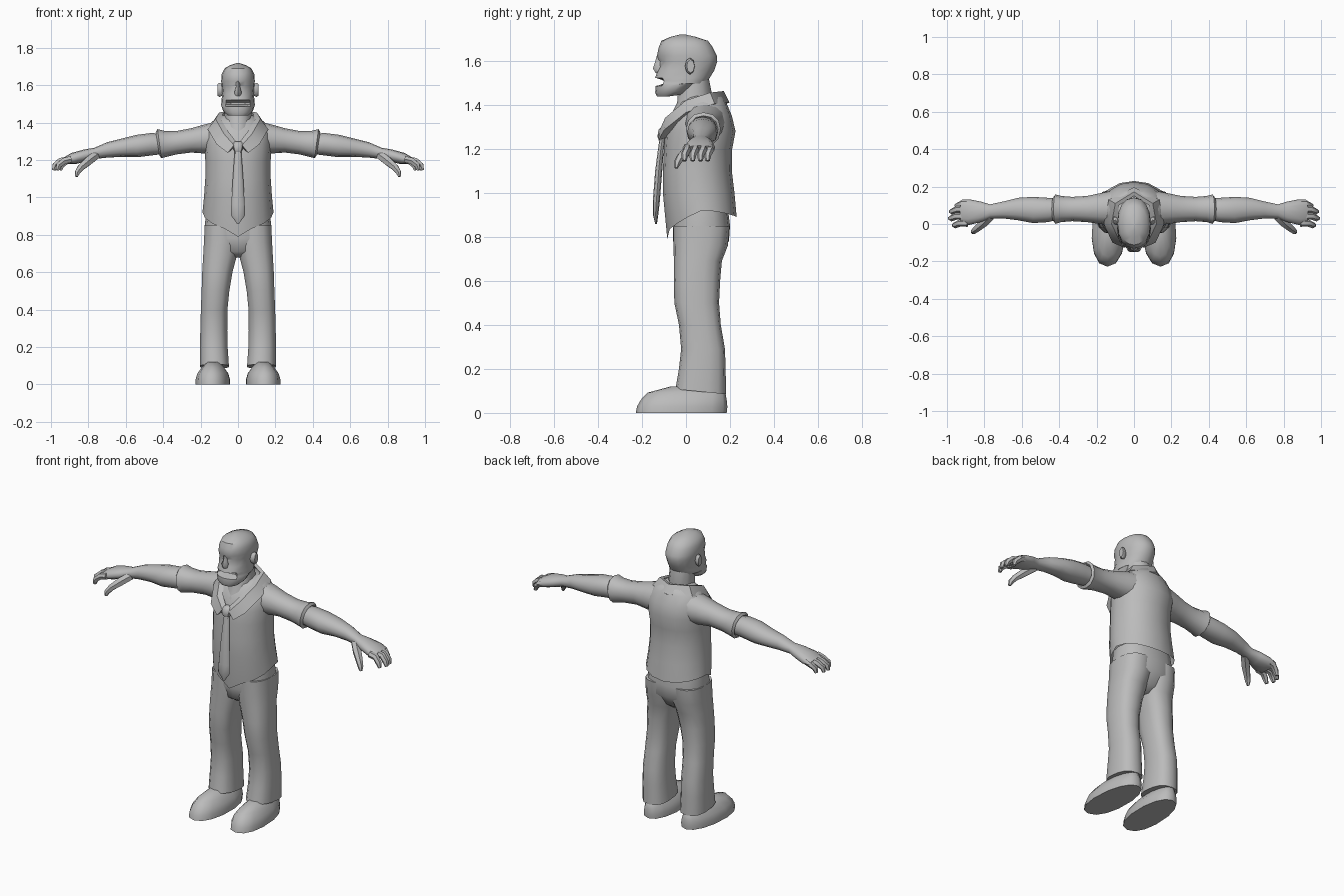
import bpy, bmesh, math
from mathutils import Vector

grey = bpy.data.materials.new("plain grey")
grey.diffuse_color = (0.5, 0.5, 0.5, 1)


def finish(name, bm, mirror=False, angle=50):
    bmesh.ops.recalc_face_normals(bm, faces=bm.faces)
    me = bpy.data.meshes.new(name)
    bm.to_mesh(me)
    bm.free()
    me.materials.append(grey)
    ob = bpy.data.objects.new(name, me)
    bpy.context.collection.objects.link(ob)
    bpy.ops.object.select_all(action='DESELECT')
    ob.select_set(True)
    bpy.context.view_layer.objects.active = ob
    bpy.ops.object.shade_smooth_by_angle(angle=math.radians(angle))
    if mirror:
        ob.modifiers.new("mirror", 'MIRROR')
    return ob


def loft(name, rings, caps=(True, True), mirror=False, angle=50):
    bm = bmesh.new()
    vs = [[bm.verts.new(p) for p in r] for r in rings]
    n = len(vs[0])
    for a, b in zip(vs, vs[1:]):
        for i in range(n):
            j = (i + 1) % n
            bm.faces.new((a[i], a[j], b[j], b[i]))
    for cap, r in zip(caps, (vs[0], vs[-1])):
        if cap:
            bm.faces.new(r)
    return finish(name, bm, mirror, angle)


def oval(n, p):
    """Unit superellipse, starting at the front and turning to +x."""
    out = []
    for i in range(n):
        t = 2 * math.pi * i / n
        s, c = math.sin(t), -math.cos(t)
        out.append([math.copysign(abs(v) ** (2 / p), v) if abs(v) > 1e-6 else 0 for v in (s, c)])
    return out


def flat(z, x0, x1, y0, y1, n=14, p=2.3):
    return [Vector(((x0 + x1) / 2 + (x1 - x0) / 2 * u, (y0 + y1) / 2 + (y1 - y0) / 2 * v, z))
            for u, v in oval(n, p)]


def upright(x, y0, y1, z0, z1, lean=0, n=12, p=2.2):
    return [Vector((x + lean * v, (y0 + y1) / 2 + (y1 - y0) / 2 * u, (z0 + z1) / 2 + (z1 - z0) / 2 * v))
            for u, v in oval(n, p)]


def tube(name, path, n=6):
    """Tapered tube through (x, y, z, radius) points."""
    pts = [Vector(p[:3]) for p in path]
    rings = []
    for i, p in enumerate(pts):
        d = (pts[min(i + 1, len(pts) - 1)] - pts[max(i - 1, 0)]).normalized()
        side = d.cross(Vector((0, 1, 0))).normalized()
        up = d.cross(side)
        rings.append([p + path[i][3] * (u * side + v * up) for u, v in oval(n, 2)])
    return loft(name, rings, mirror=True)


# Shirt body with a hem that dips to a point at the front
shirt = [flat(z, -w, w, a, b, 16, 2.1) for z, w, a, b in (
    (0.90, .19, -.085, .23), (1.0, .182, -.105, .22), (1.1, .175, -.105, .208), (1.2, .175, -.10, .21),
    (1.28, .18, -.095, .225), (1.35, .175, -.07, .208), (1.405, .14, -.03, .185), (1.44, .08, 0, .165))]
for i, v in enumerate(shirt[0]):
    k = min(i, 16 - i)
    v.z = (0.79, .835, .86, .89, .92, .915, .905, .895, .89)[k]
loft("shirt_body", shirt, (False, True))

# Short sleeves with a flared, folded end
loft("sleeve", [upright(*r) for r in (
    (.10, -.01, .18, 1.23, 1.41), (.18, 0, .165, 1.235, 1.39), (.25, .01, .15, 1.24, 1.37),
    (.33, .015, .145, 1.23, 1.355), (.39, .01, .15, 1.215, 1.355), (.42, .0, .158, 1.21, 1.365, .01),
    (.43, .015, .145, 1.225, 1.35, .01), (.40, .03, .13, 1.24, 1.33, .01))], mirror=True)

# Forearm, wrist and palm in one piece
loft("forearm_and_palm", [upright(*r) for r in (
    (.38, .03, .135, 1.235, 1.335), (.46, .01, .14, 1.225, 1.345), (.54, .005, .145, 1.215, 1.335),
    (.62, .02, .14, 1.217, 1.315), (.70, .03, .12, 1.213, 1.295), (.77, .03, .105, 1.205, 1.265),
    (.82, .01, .12, 1.19, 1.257), (.88, -.005, .132, 1.178, 1.238, .01), (.92, .0, .13, 1.178, 1.215, .01))],
    mirror=True)

# Curled fingers and thumb
for i, (y, reach) in enumerate(((.005, .98), (.042, 1.0), (.078, .995), (.11, .965))):
    yt = y - .012
    tube("finger_%d" % (i + 1), ((.89, y, 1.205, .02), (reach - .05, y, 1.195, .019),
                                 (reach - .022, yt, 1.172, .017), (reach - .014, yt, 1.145, .010)))
tube("thumb", ((.76, .05, 1.225, .025), (.80, .01, 1.195, .026), (.84, -.025, 1.16, .02),
               (.858, -.04, 1.135, .016), (.864, -.045, 1.112, .008)))

# Trousers
loft("trouser_hips", [flat(z, -w, w, a, b, 16, 2.5) for z, w, a, b in (
    (.68, .03, .0, .11), (.71, .12, -.045, .15), (.78, .177, -.058, .195),
    (.85, .178, -.06, .2), (.93, .168, -.055, .19))])
legs = [flat(z, a, b, c, d, 14, 2.5) for z, a, b, c, d in (
    (.10, .047, .205, -.048, .182), (.2, .054, .205, -.032, .18), (.29, .056, .203, -.022, .177),
    (.40, .055, .2, -.032, .158), (.5, .045, .196, -.053, .15), (.6, .028, .193, -.055, .155),
    (.69, .004, .188, -.055, .163), (.76, -.01, .184, -.057, .19), (.85, -.01, .18, -.058, .198))]
for v in legs[0]:
    v.z = .103 - .1 * v.y
loft("trouser_leg", legs, mirror=True)

# Shoes, wider at the toe
shoe = [flat(z, .133 - w, .133 + w, a, b, 14, 2.3) for z, w, a, b in (
    (0, .092, -.228, .185), (.03, .092, -.222, .188), (.06, .083, -.205, .185),
    (.092, .06, -.175, .18), (.12, .035, -.07, .15))]
for r in shoe:
    for v in r:
        v.x = .133 + (v.x - .133) * (1 - .6 * max(v.y, 0)) - .04 * v.y
        v.z -= .35 * max(v.y, 0) * v.z
loft("shoe", shoe, mirror=True)

# Neck and bare upper chest
loft("neck", [flat(z, -w, w, a, b, 12, 2) for z, w, a, b in (
    (1.26, .06, -.095, .08), (1.34, .075, -.075, .1), (1.41, .074, -.04, .125), (1.54, .068, -.03, .10))])

# Head: slanted jaw, open mouth, sunken eyes
head = []
for z, w, a, b, mouth, eye in (
        (1.437, .055, -.132, -.01, 0, 0), (1.455, .078, -.14, .03, 0, 0), (1.485, .09, -.138, .075, 0, 0),
        (1.496, .09, -.132, .09, .045, 0), (1.508, .089, -.132, .1, .045, 0), (1.522, .088, -.14, .108, 0, 0),
        (1.555, .084, -.13, .128, 0, 0), (1.595, .088, -.125, .142, 0, .016), (1.622, .09, -.132, .14, 0, 0),
        (1.66, .087, -.124, .122, 0, 0), (1.69, .072, -.112, .1, 0, 0), (1.708, .04, -.07, .045, 0, 0),
        (1.718, .008, -.03, .0, 0, 0)):
    r = flat(z, -w, w, a, b, 16, 2.2)
    for k in (0, 1, 15):
        r[k].y += mouth
    for k in (1, 15):
        r[k].y += eye
    head.append(r)
for r in head[:3]:
    for v in r:
        v.z += .15 * max(v.y + .08, 0)
loft("head", head, angle=40)

# Nose wedge
loft("nose", [flat(z, -w, w, a, -.09, 6, 2) for z, w, a in (
    (1.543, .018, -.138), (1.565, .022, -.15), (1.585, .014, -.143), (1.625, .012, -.132))])

# Ears
loft("ear", [[Vector((x, .012 + s * u * .022 + (x - .08) * .3, 1.575 + s * v * .038)) for u, v in oval(8, 2)]
             for x, s in ((.075, .7), (.1, 1), (.11, .8))], mirror=True)

# Turned-down collar: inner edge, raised fold, outer edge
inner = ((0, -.108, 1.285), (.05, -.075, 1.35), (.09, .0, 1.415), (.08, .1, 1.45), (0, .15, 1.455))
fold = ((.022, -.122, 1.28), (.075, -.095, 1.34), (.12, .0, 1.42), (.1, .11, 1.455), (0, .172, 1.462))
outer = ((.055, -.125, 1.238), (.115, -.1, 1.285), (.162, .0, 1.365), (.135, .13, 1.405), (0, .197, 1.41))
under = ((.04, -.09, 1.25), (.10, -.06, 1.285), (.145, .0, 1.35), (.115, .12, 1.395), (0, .175, 1.4))
loft("collar", [[Vector(q) for q in ring] for ring in zip(inner, fold, outer, under)],
     (True, False), mirror=True, angle=40)

# Tie: knot and hanging blade
loft("tie_knot", [flat(z, -w, w, a, b, 8, 3) for z, w, a, b in (
    (1.243, .018, -.125, -.085), (1.255, .024, -.13, -.085), (1.285, .03, -.125, -.08), (1.30, .022, -.11, -.08))])
loft("tie_blade", [flat(z, -w, w, y - t, y + t, 8, 2.4) for z, w, y, t in (
    (.858, .004, -.136, .004), (.905, .038, -.138, .013), (.96, .036, -.135, .016), (1.1, .028, -.124, .016),
    (1.2, .021, -.114, .013), (1.26, .016, -.106, .012))])
